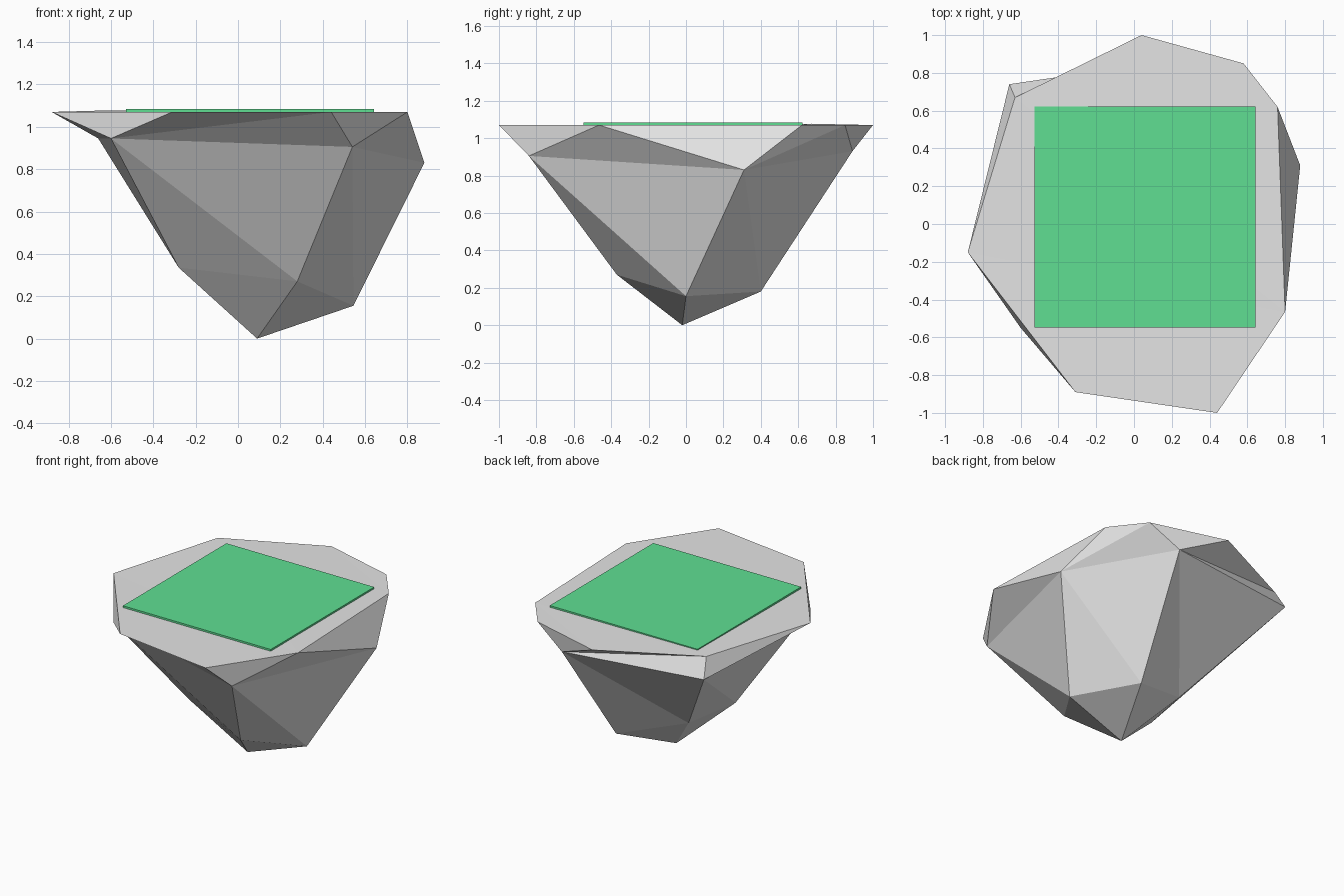
import bpy, bmesh

if "Cube" in bpy.data.objects:
    bpy.data.objects.remove(bpy.data.objects["Cube"])


def material(name, rgb):
    m = bpy.data.materials.new(name)
    m.diffuse_color = (*rgb, 1)
    m.use_nodes = True
    m.node_tree.nodes["Principled BSDF"].inputs["Base Color"].default_value = m.diffuse_color
    return m


def add_object(name, bm, mat):
    bmesh.ops.recalc_face_normals(bm, faces=bm.faces[:])
    me = bpy.data.meshes.new(name)
    bm.to_mesh(me)
    bm.free()
    me.materials.append(mat)
    ob = bpy.data.objects.new(name, me)
    bpy.context.collection.objects.link(ob)
    return ob


stone = material("stone grey", (0.78, 0.78, 0.78))
green = material("grass green", (0.115, 0.74, 0.29))

TOP = 1.07

# Five sides, counter-clockwise: rim corners, shoulder corner, lower corner
sides = [
    ([(0.80, -0.465, TOP), (0.76, 0.62, TOP)], (0.88, 0.31, 0.83), (0.545, 0.0, 0.155)),
    ([(0.58, 0.85, TOP), (0.04, 1.0, TOP)], (0.36, 0.89, 0.93), (0.274, 0.40, 0.18)),
    ([(-0.63, 0.67, TOP + 0.007)], (-0.66, 0.74, 0.945), (-0.185, 0.235, 0.315)),
    ([(-0.88, -0.15, TOP), (-0.31, -0.89, TOP)], (-0.60, -0.55, 0.945), (-0.28, -0.16, 0.335)),
    ([(0.44, -1.0, TOP)], (0.54, -0.84, 0.905), (0.28, -0.37, 0.27)),
]

# Rock: stacked uneven rings joined by triangles
bm = bmesh.new()
rims = [[bm.verts.new(p) for p in s[0]] for s in sides]
shoulders = [bm.verts.new(s[1]) for s in sides]
lowers = [bm.verts.new(s[2]) for s in sides]
tip = bm.verts.new((0.09, -0.02, 0.0))

for i in range(5):
    j = (i + 1) % 5
    s0, s1, b0, b1 = shoulders[i], shoulders[j], lowers[i], lowers[j]
    faces = [(tip, b1, b0), (b0, b1, s0), (s0, b1, s1),
             (s0, s1, rims[j][0]), (s0, rims[j][0], rims[i][-1])]
    if len(rims[i]) == 2:
        faces.append((s0, rims[i][1], rims[i][0]))
    for f in faces:
        bm.faces.new(f)
bmesh.ops.triangulate(bm, faces=[bm.faces.new([v for r in rims for v in r])])
add_object("rock", bm, stone)

# Thin square plate on top
bm = bmesh.new()
bmesh.ops.create_cube(bm, size=1)
bmesh.ops.scale(bm, vec=(1.17, 1.17, 0.013), verts=bm.verts)
bmesh.ops.translate(bm, vec=(0.057, 0.038, TOP + 0.0065), verts=bm.verts)
add_object("green_plate", bm, green)
